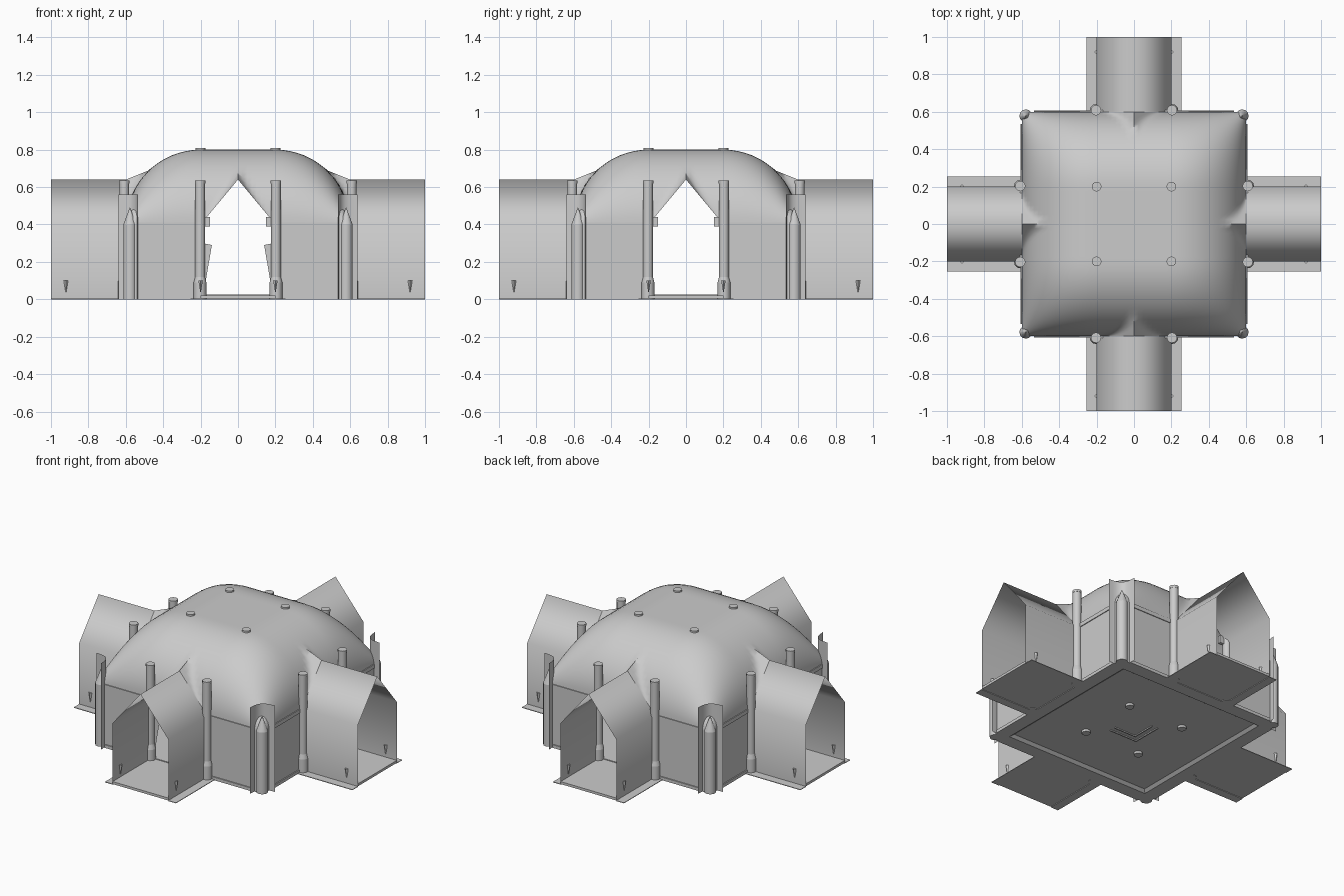
import bpy, bmesh, math
from mathutils import Matrix, Vector

cube = bpy.data.objects.get("Cube")
if cube:
    bpy.data.objects.remove(cube)

stone = bpy.data.materials.new("grey stone")
stone.use_nodes = True
GREY = (0.6, 0.6, 0.6, 1)
stone.diffuse_color = GREY
stone.node_tree.nodes["Principled BSDF"].inputs["Base Color"].default_value = GREY


def finish(name, bm, smooth=None, weld=True):
    if weld:
        bmesh.ops.remove_doubles(bm, verts=bm.verts, dist=0.0005)
    me = bpy.data.meshes.new(name)
    bm.to_mesh(me)
    bm.free()
    me.materials.append(stone)
    ob = bpy.data.objects.new(name, me)
    bpy.context.collection.objects.link(ob)
    if smooth is not None:
        bpy.ops.object.select_all(action='DESELECT')
        ob.select_set(True)
        bpy.context.view_layer.objects.active = ob
        bpy.ops.object.shade_smooth_by_angle(angle=math.radians(smooth))
    return ob


def four_sides(bm):
    """Repeat the front geometry on all four sides."""
    base = bm.verts[:] + bm.edges[:] + bm.faces[:]
    for k in (1, 2, 3):
        new = bmesh.ops.duplicate(bm, geom=base)["geom"]
        vs = [v for v in new if isinstance(v, bmesh.types.BMVert)]
        bmesh.ops.rotate(bm, verts=vs, matrix=Matrix.Rotation(k * math.pi / 2, 3, 'Z'))


def box(bm, x0, x1, y0, y1, z0, z1):
    m = Matrix.Translation(((x0 + x1) / 2, (y0 + y1) / 2, (z0 + z1) / 2))
    m = m @ Matrix.Diagonal((x1 - x0, y1 - y0, z1 - z0, 1))
    bmesh.ops.create_cube(bm, size=1, matrix=m)


def cone(bm, x, y, z0, z1, r0, r1, sides=12):
    bmesh.ops.create_cone(bm, cap_ends=True, segments=sides, radius1=r0, radius2=r1,
                          depth=z1 - z0, matrix=Matrix.Translation((x, y, (z0 + z1) / 2)))


def sheet(bm, rows):
    """Skin a grid of points."""
    grid = [[bm.verts.new(p) for p in row] for row in rows]
    for a, b in zip(grid, grid[1:]):
        for i in range(len(a) - 1):
            bm.faces.new((a[i], a[i + 1], b[i + 1], b[i]))


def side_pair(bm, x0, x1, *rest):
    box(bm, x0, x1, *rest)
    box(bm, -x1, -x0, *rest)


HALF, DOOR, EAVE, RIDGE, TOP = 0.6, 0.2, 0.4, 0.64, 0.8
SLOPE = (RIDGE - EAVE) / DOOR


# Domed roof: a pillow vault with a pointed gable over each doorway
def fall(t):
    u = max(0, abs(t) - DOOR) / (HALF - DOOR)
    return math.sqrt(max(0, 1 - u * u))


def roof_height(x, y):
    vault = EAVE + (TOP - EAVE) * fall(x) * fall(y)
    gable = max(RIDGE + 0.4 * (HALF - abs(a)) - SLOPE * abs(b)
                for a, b in ((x, y), (y, x)) if abs(a) >= DOOR or abs(b) >= 0)
    return max(vault, min(gable, TOP))


outer = [DOOR + (HALF - DOOR) * math.sin(i / 16 * math.pi / 2) for i in range(1, 17)]
inner = [i * DOOR / 8 for i in range(9)]
pos = inner + outer
ticks = [-t for t in reversed(pos[1:])] + pos
bm = bmesh.new()
sheet(bm, [[(x, y, roof_height(x, y)) for x in ticks] for y in ticks])
finish("domed_roof", bm, 60)

# Outer walls either side of each doorway
bm = bmesh.new()
for s in (-1, 1):
    sheet(bm, [[(s * x, -HALF, z) for x in (DOOR, HALF)] for z in (0, EAVE)])
four_sides(bm)
finish("walls", bm)

# Wall trim: top beam and skirting
bm = bmesh.new()
side_pair(bm, 0.22, 0.535, -0.605, -0.59, 0.385, 0.41)
side_pair(bm, 0.22, 0.535, -0.607, -0.59, 0, 0.02)
four_sides(bm)
finish("wall_trim", bm, weld=False)

# Entrance passages: walls and pointed roof as one smooth skin
bm = bmesh.new()
profile = [(-DOOR, 0), (-DOOR, EAVE), (0, RIDGE), (DOOR, EAVE), (DOOR, 0)]
sheet(bm, [[(x, y, z) for x, z in profile] for y in (-1, -HALF)])
four_sides(bm)
bmesh.ops.recalc_face_normals(bm, faces=bm.faces)
finish("passages", bm, 180)

# Passage floors and side skirts
bm = bmesh.new()
box(bm, -DOOR, DOOR, -1, -HALF, 0.004, 0.02)
side_pair(bm, DOOR, 0.255, -1, -HALF, 0, 0.004)
four_sides(bm)
finish("passage_floors", bm, weld=False)

# Room floor: raised centre inside a bevelled rim
bm = bmesh.new()
rings = [(HALF, 0.025), (HALF, 0), (0.52, 0), (0.5, 0.015)]
sheet(bm, [[(sx * r, sy * r, z) for sx, sy in ((-1, -1), (1, -1), (1, 1), (-1, 1), (-1, -1))]
           for r, z in rings])
box(bm, -HALF, HALF, -HALF, HALF, 0.015, 0.025)
finish("room_floor", bm, weld=False)

# Chevron ribs under the floor
bm = bmesh.new()
for c in (-0.1, -0.06):
    box(bm, c, 0.1, c, c + 0.008, 0.008, 0.015)
    box(bm, c, c + 0.008, c, 0.1, 0.008, 0.015)
finish("floor_chevron", bm, weld=False)

# Door posts with a flared foot and a cap
bm = bmesh.new()
for s in (-1, 1):
    x, y = s * 0.203, -0.608
    cone(bm, x, y, 0, 0.09, 0.034, 0.034)
    cone(bm, x, y, 0.09, 0.12, 0.034, 0.026)
    cone(bm, x, y, 0.12, 0.62, 0.026, 0.026)
    cone(bm, x, y, 0.62, 0.635, 0.028, 0.028)
four_sides(bm)
finish("door_posts", bm, 40, weld=False)

# Gable brackets under each doorway arch
bm = bmesh.new()
side_pair(bm, 0.15, 0.19, -0.61, -0.59, 0.39, 0.44)
four_sides(bm)
finish("door_brackets", bm, weld=False)

# Tapered fins in the front doorway
bm = bmesh.new()
for s in (-1, 1):
    bm.faces.new([bm.verts.new((s * x, -HALF, z))
                  for x, z in ((0.19, 0.3), (0.14, 0.29), (0.172, 0.1), (0.19, 0.1))])
finish("doorway_fins", bm)

# Pegs on the passage walls
bm = bmesh.new()
for s in (-1, 1):
    cone(bm, s * 0.2, -0.92, 0.04, 0.1, 0.002, 0.012, 4)
four_sides(bm)
finish("wall_pegs", bm, weld=False)

# Corner niches: concave sheets standing at each corner
bm = bmesh.new()
a, b = Vector((0.535, -0.64)), Vector((0.64, -0.535))
arc = []
for i in range(9):
    t = i / 8
    p = a.lerp(b, t) + Vector((-1, 1)) * 0.03 * math.sin(math.pi * t)
    arc.append(p)
sheet(bm, [[(p.x, p.y, z) for p in arc] for z in (0, 0.56)])
four_sides(bm)
finish("corner_niches", bm, 60)

# Corner columns with pointed tops
bm = bmesh.new()
cone(bm, 0.578, -0.578, 0, EAVE, 0.035, 0.035)
cone(bm, 0.578, -0.578, EAVE, 0.49, 0.035, 0.001)
four_sides(bm)
finish("corner_columns", bm, 50, weld=False)

# Round studs on the roof and under the floor
bm = bmesh.new()
for x in (-DOOR, DOOR):
    for y in (-DOOR, DOOR):
        cone(bm, x, y, 0.785, 0.81, 0.026, 0.026, 16)
        cone(bm, x, y, 0, 0.016, 0.026, 0.026, 16)
finish("studs", bm, 40, weld=False)
